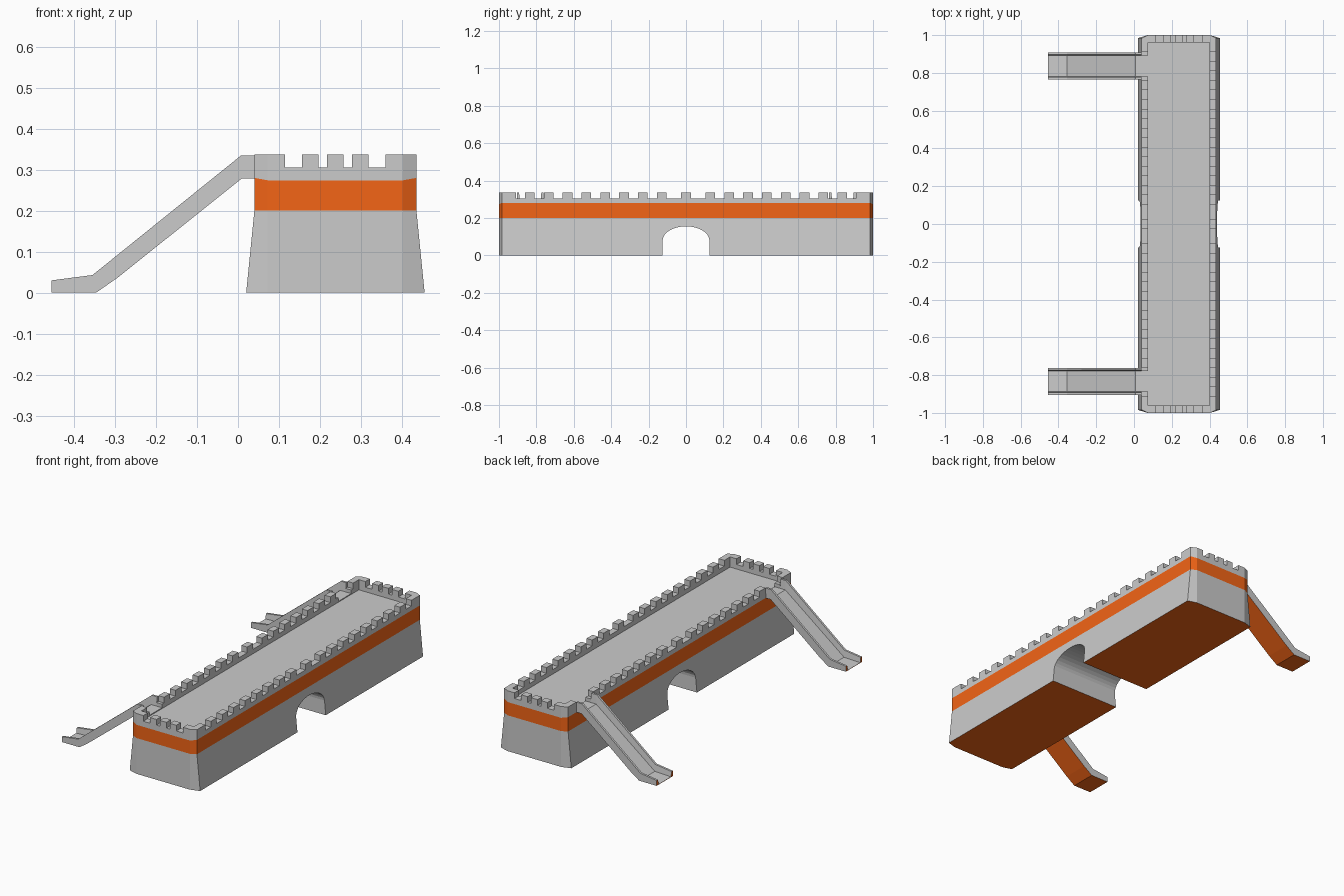
import bpy, bmesh, math

if "Cube" in bpy.data.objects:
    bpy.data.objects.remove(bpy.data.objects["Cube"])

CX, HW = 0.2375, 0.1975          # wall centre and half width
Z_BAND, Z_WALL, Z_TOP, Z_FLOOR = 0.2, 0.305, 0.337, 0.28

grey = bpy.data.materials.new("grey")
orange = bpy.data.materials.new("orange")
orange.diffuse_color = (0.9, 0.13, 0.008, 1)
orange.use_nodes = True
orange.node_tree.nodes["Principled BSDF"].inputs["Base Color"].default_value = orange.diffuse_color


def finish(name, bm, materials=()):
    bmesh.ops.recalc_face_normals(bm, faces=bm.faces)
    mesh = bpy.data.meshes.new(name)
    bm.to_mesh(mesh)
    bm.free()
    for m in materials:
        mesh.materials.append(m)
    ob = bpy.data.objects.new(name, mesh)
    bpy.context.collection.objects.link(ob)
    return ob


def prism(bm, lower, upper, bottom=True):
    a = [bm.verts.new(p) for p in lower]
    b = [bm.verts.new(p) for p in upper]
    n = len(a)
    for i in range(n):
        j = (i + 1) % n
        bm.faces.new((a[i], a[j], b[j], b[i]))
    bm.faces.new(b)
    if bottom:
        bm.faces.new(a[::-1])


def block(bm, outline, z0, z1, bottom=True):
    prism(bm, [(x, y, z0) for x, y in outline], [(x, y, z1) for x, y in outline], bottom)


def rect(x0, x1, y0, y1):
    return [(x0, y0), (x1, y0), (x1, y1), (x0, y1)]


# Wall body: chamfered rings lofted upward, recessed walkway on top
def ring(half, z_side, z_end):
    pts = []
    for sx, sy in ((1, -1), (1, 1), (-1, 1), (-1, -1)):
        pair = [(CX + sx * 0.165, sy, z_end), (CX + sx * half, sy * 0.984, z_side)]
        pts += pair if sx * sy < 0 else pair[::-1]
    return pts


bm = bmesh.new()
rings = [[bm.verts.new(p) for p in ring(*r)] for r in (
    (0.2175, 0, 0), (HW, Z_BAND, Z_BAND), (HW, 0.28, 0.274), (HW, Z_WALL, Z_WALL))]
for level, (a, b) in enumerate(zip(rings, rings[1:])):
    for i in range(8):
        j = (i + 1) % 8
        f = bm.faces.new((a[i], a[j], b[j], b[i]))
        f.material_index = 1 if level == 1 else 0
bm.faces.new(rings[0][::-1]).material_index = 1
corners = ((1, -1), (1, 1), (-1, 1), (-1, -1))
inner, floor = ([bm.verts.new((CX + sx * 0.1625, sy * 0.96, z)) for sx, sy in corners]
                for z in (Z_WALL, Z_FLOOR))
for i in range(8):
    j = (i + 1) % 8
    p, q = inner[i // 2], inner[j // 2]
    o = rings[-1]
    bm.faces.new((o[i], o[j], q) if p == q else (o[i], o[j], q, p))
for i in range(4):
    j = (i + 1) % 4
    bm.faces.new((inner[i], inner[j], floor[j], floor[i]))
bm.faces.new(floor)
body = finish("wall_body", bm, (grey, orange))


def cut(cutter):
    cutter.hide_render = True
    cutter.hide_viewport = True
    mod = body.modifiers.new(cutter.name, 'BOOLEAN')
    mod.operation = 'DIFFERENCE'
    mod.solver = 'EXACT'
    mod.object = cutter


# Arched passage through the wall
arch = [(-0.125, -0.1), (0.125, -0.1)]
arch += [(0.125 * math.cos(t), 0.08 + 0.075 * math.sin(t))
         for t in (math.pi * k / 16 for k in range(17))]
bm = bmesh.new()
prism(bm, [(-0.1, y, z) for y, z in arch], [(0.6, y, z) for y, z in arch])
cut(finish("arch_cutter", bm))

# Openings in the left parapet where the ramps arrive
SLIDES = (0.837, -0.833)
bm = bmesh.new()
for y in SLIDES:
    block(bm, rect(0.0, 0.085, y - 0.055, y + 0.055), 0.285, 0.4)
cut(finish("opening_cutter", bm))

# Battlements
bm = bmesh.new()
corner = [(HW, 0.984), (0.165, 1), (0.1225, 1), (0.1225, 0.96), (0.1625, 0.96),
          (0.1625, 0.91), (HW, 0.91)]
for sx, sy in corners:
    block(bm, [(CX + sx * x, sy * y) for x, y in corner], Z_WALL, Z_TOP, False)
for s in (-1, 1):
    for x in (-0.061, 0, 0.061):
        lo, hi = sorted((s * 0.96, s))
        block(bm, rect(CX + x - 0.02, CX + x + 0.02, lo, hi), Z_WALL, Z_TOP, False)
    centres = [0] + [d * (0.13 + 0.1007 * k) for k in range(8) for d in (-1, 1)]
    for y in centres:
        if s < 0 and abs(y) > 0.8:
            continue
        lo, hi = sorted((CX + s * 0.1625, CX + s * HW))
        block(bm, rect(lo, hi, y - 0.026, y + 0.026), Z_WALL, Z_TOP, False)
finish("battlements", bm)

# Ramps: U-shaped channel lofted through stations of (underside, rim, floor)
stations = [((-0.455, 0), (-0.455, 0.03), (-0.455, 0.002)),
            ((-0.346, 0), (-0.355, 0.043), (-0.355, 0.006)),
            ((-0.293, 0.037), (-0.32, 0.071), (-0.30, 0.0486)),
            ((0.01, 0.279), (0.008, 0.335), (0.008, 0.285)),
            ((0.041, 0.279), (0.041, 0.335), (0.041, 0.285))]
for name, yc in zip(("back_ramp", "front_ramp"), SLIDES):
    bm = bmesh.new()
    loops = []
    for under, rim, base in stations:
        half = [(0.0715, under), (0.0715, rim), (0.0595, rim), (0.055, base)]
        sect = [(p[0], yc + w, p[1]) for w, p in half]
        sect += [(p[0], yc - w, p[1]) for w, p in half[::-1]]
        loops.append([bm.verts.new(p) for p in sect])
    for a, b in zip(loops, loops[1:]):
        for i in range(8):
            j = (i + 1) % 8
            f = bm.faces.new((a[i], a[j], b[j], b[i]))
            f.material_index = 1 if i == 7 else 0
    bm.faces.new(loops[0]).material_index = 1
    bm.faces.new(loops[-1][::-1])
    finish(name, bm, (grey, orange))
